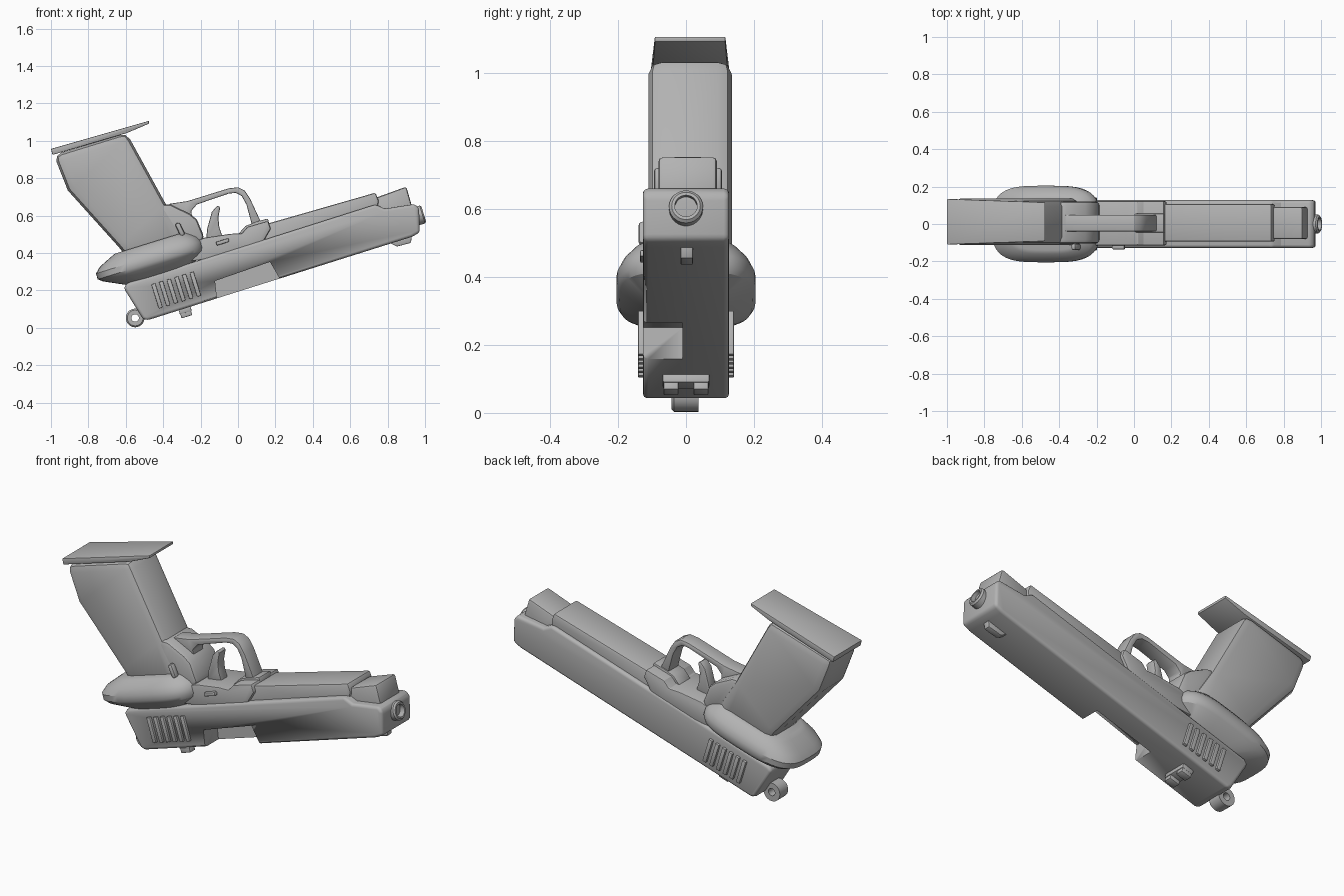
import bpy, bmesh
from math import radians, sin, cos, pi
from mathutils import Vector, Matrix

cube = bpy.data.objects.get("Cube")
if cube:
    bpy.data.objects.remove(cube)

GREY = (0.45, 0.45, 0.45, 1)
metal = bpy.data.materials.new("grey_metal")
metal.use_nodes = True
metal.diffuse_color = GREY
metal.node_tree.nodes["Principled BSDF"].inputs["Base Color"].default_value = GREY

TILT = radians(17.2)
SKEW = Matrix.Rotation(-TILT, 4, 'Y')


def finish(name, bm, bevel=0, segments=2):
    bmesh.ops.recalc_face_normals(bm, faces=bm.faces)
    mesh = bpy.data.meshes.new(name)
    bm.to_mesh(mesh)
    bm.free()
    mesh.materials.append(metal)
    ob = bpy.data.objects.new(name, mesh)
    bpy.context.collection.objects.link(ob)
    bpy.ops.object.select_all(action='DESELECT')
    ob.select_set(True)
    bpy.context.view_layer.objects.active = ob
    if bevel:
        mod = ob.modifiers.new("Bevel", 'BEVEL')
        mod.width, mod.segments, mod.limit_method = bevel, segments, 'ANGLE'
        mod.angle_limit = radians(35)
        bpy.ops.object.modifier_apply(modifier="Bevel")
    bpy.ops.object.shade_smooth_by_angle(angle=radians(30))
    return ob


def bridge(bm, loops, closed=False):
    """Skin a stack of equally long loops, capping or closing the ends."""
    rings = [[bm.verts.new(p) for p in loop] for loop in loops]
    n = len(rings[0])
    pairs = list(zip(rings, rings[1:])) + ([(rings[-1], rings[0])] if closed else [])
    for a, b in pairs:
        for i in range(n):
            j = (i + 1) % n
            bm.faces.new((a[i], a[j], b[j], b[i]))
    if not closed:
        bm.faces.new(rings[0])
        bm.faces.new(rings[-1])


def prism(name, outline, half, mid=0.0, bevel=0.01, segments=2):
    """Extrude an (x, z) outline sideways along y."""
    bm = bmesh.new()
    bridge(bm, [[(x, mid + s * half, z) for x, z in outline] for s in (-1, 1)])
    return finish(name, bm, bevel, segments)


def slanted_box(name, centre, size, bevel=0.005, lean=SKEW):
    bm = bmesh.new()
    bmesh.ops.create_cube(bm, size=1)
    bm.transform(Matrix.Translation(centre) @ lean @ Matrix.Diagonal((*size, 1)))
    return finish(name, bm, bevel)


def tube(name, centre, length, outer, inner, matrix, sides=28):
    """Hollow round part along its own z axis, turned by matrix."""
    bm = bmesh.new()
    h = length / 2
    section = [(outer, -h), (outer, h - .008), (outer - .008, h), (inner, h), (inner, -h)]
    bridge(bm, [[(r * cos(2 * pi * i / sides), r * sin(2 * pi * i / sides), z)
                 for i in range(sides)] for r, z in section], closed=True)
    bm.transform(Matrix.Translation(centre) @ matrix)
    return finish(name, bm)


# Slide with its side opening
slide = prism("slide", [(-.612, .215), (-.59, .24), (.735, .66), (.785, .637), (.945, .662),
                        (.968, .64), (.972, .51), (.93, .487), (-.487, .04), (-.51, .05)],
              .127, bevel=.018, segments=3)
cutter = prism("port_cutter", [(-.123, .251), (.171, .353), (.225, .26), (.2, .1), (-.1, .05)],
               .1, -.11, 0)
cut = slide.modifiers.new("Port", 'BOOLEAN')
cut.object, cut.operation, cut.solver = cutter, 'DIFFERENCE', 'EXACT'
bpy.context.view_layer.objects.active = slide
bpy.ops.object.modifier_apply(modifier="Port")
bpy.data.objects.remove(cutter)

# Frame, dust cover and nose
prism("frame", [(-.3, .35), (-.25, .45), (-.18, .482), (-.04, .503), (.02, .505), (.05, .54),
                (.16, .572), (.175, .53), (.1, .4)], .118, .004, .008)
prism("dust_cover", [(.1, .4), (.15, .555), (.735, .723), (.752, .68), (.74, .6)],
      .1, .006, .01)
prism("nose", [(.7, .6), (.742, .698), (.9, .755), (.93, .65), (.91, .55)],
      .086, .005, .012)

# Muzzle
AXIS = Matrix.Rotation(pi / 2 - TILT, 4, 'Y')
tube("muzzle", (.955, 0, .597), .08, .05, .033, AXIS)
slanted_box("bore_plug", (.93, 0, .589), (.02, .06, .06), 0)

# Sights
prism("front_sight", [(.8, .46), (.93, .5), (.925, .455), (.85, .435)], .018, .002, .004)
slanted_box("rear_sight_base", (-.283, 0, .095), (.066, .137, .03))
for side in (-1, 1):
    slanted_box("rear_sight_post", (-.278, side * .044, .076), (.06, .045, .034))

# Ring hammer
tube("hammer_ring", (-.55, -.003, .053), .08, .05, .02, Matrix.Rotation(pi / 2, 4, 'X'))
slanted_box("hammer_arm", (-.5, -.003, .088), (.05, .076, .06))

# Grip and magazine base plate
prism("grip", [(-.985, .925), (-.91, .735), (-.64, .435), (-.58, .36), (-.32, .42), (-.28, .5),
               (-.385, .66), (-.597, 1.045)], .123, .012, .042, 2)
bm = bmesh.new()
ends = [(-1, .957, .122), (-.476, 1.107, .104), (-.476, 1.092, .104),
        (-.594, 1.042, .108), (-.992, .925, .122)]
bridge(bm, [[(x, .012 + s * h, z) for x, z, h in ends] for s in (-1, 1)])
finish("magazine_base", bm, .004)
prism("grip_throat", [(-.42, .66), (-.36, .66), (-.26, .612), (-.22, .58), (-.18, .485),
                      (-.22, .43), (-.4, .42)], .112, .008, .02)

# Flared collar: stacked rounded loops (offset, height, half length, half width)
layers = [(.026, -.088, .19, .12), (.008, -.035, .282, .195), (0, -.016, .298, .205),
          (0, .016, .298, .205), (.008, .045, .275, .19), (.026, .078, .22, .16),
          (.03, .088, .2, .14)]


def rounded(value):
    return abs(value) ** (2 / 3.4) * (1 if value > 0 else -1)


bm = bmesh.new()
bridge(bm, [[(u + a * rounded(cos(2 * pi * i / 48)), b * rounded(sin(2 * pi * i / 48)), v)
             for i in range(48)] for u, v, a, b in layers])
bm.transform(Matrix.Translation((-.47, 0, .363)) @ SKEW)
finish("flared_collar", bm)

# Trigger guard and trigger
prism("trigger_guard", [(-.37, .663), (-.27, .678), (-.05, .746), (.0, .752), (.035, .735),
                        (.065, .69), (.13, .55), (.08, .53), (.045, .66), (.02, .705),
                        (-.01, .722), (-.05, .718), (-.22, .66), (-.25, .625),
                        (-.24, .56), (-.3, .56)], .044, .005, .006)
prism("guard_foot", [(.0, .5), (.04, .545), (.09, .565), (.16, .585), (.17, .54)], .05, .005, .005)
prism("trigger", [(-.11, .655), (-.095, .645), (-.105, .59), (-.1, .54), (-.08, .48),
                  (-.17, .47), (-.165, .53), (-.14, .62)], .03, .004, .008)

# Controls on the right side
slanted_box("slide_stop", (-.082, -.12, .46), (.07, .03, .02))
slanted_box("magazine_catch", (-.31, -.122, .527), (.028, .036, .075), .012,
            Matrix.Rotation(radians(-25), 4, 'Y'))

# Grip ribs on both sides of the slide
for side in (-1, 1):
    for i in range(6):
        spot = Vector((-.433 + .041 * i, side * .128, .171 + .0125 * i))
        slanted_box("slide_rib", spot, (.022, .026, .135), .003)
